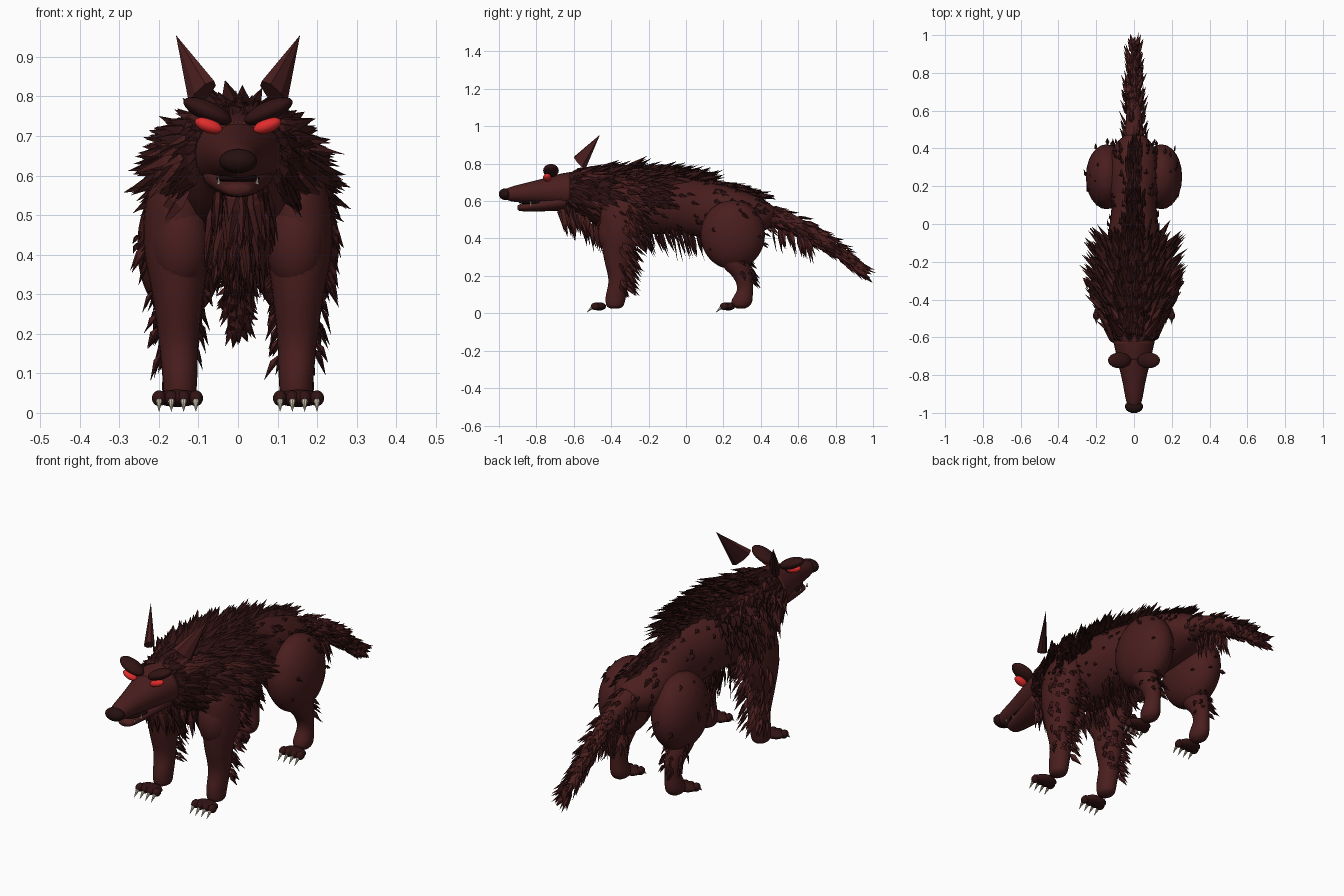
import bpy, bmesh, math, random
from mathutils import Vector, Matrix

random.seed(7)
if "Cube" in bpy.data.objects:
    bpy.data.objects.remove(bpy.data.objects["Cube"])


def material(name, r, g, b):
    m = bpy.data.materials.new(name)
    m.use_nodes = True
    m.diffuse_color = (r, g, b, 1)
    m.node_tree.nodes["Principled BSDF"].inputs["Base Color"].default_value = (r, g, b, 1)
    return m


HIDE = material("brown_hide", .068, .0128, .0128)
DARK = material("dark_fur", .032, .0065, .0065)
NOSE = material("nose_black", .018, .005, .005)
MOUTH = material("mouth_dark", .012, .003, .003)
RED = material("eye_red", .75, .025, .025)
BONE = material("claw_bone", .6, .54, .42)


def finish(bm, name, mat, smooth=True):
    bmesh.ops.recalc_face_normals(bm, faces=bm.faces)
    me = bpy.data.meshes.new(name)
    bm.to_mesh(me)
    bm.free()
    me.materials.append(mat)
    for p in me.polygons:
        p.use_smooth = smooth
    ob = bpy.data.objects.new(name, me)
    bpy.context.collection.objects.link(ob)
    return ob


def sample(rings, t):
    # smooth interpolation of (x, y, z, r1, r2) sections
    i = max(0, min(int(t), len(rings) - 2))
    u = t - i
    a, b, c, d = (rings[max(0, min(k, len(rings) - 1))] for k in (i - 1, i, i + 1, i + 2))
    return [q + .5 * u * (r - p + u * (2*p - 5*q + 4*r - s + u * (3*(q - r) + s - p)))
            for p, q, r, s in zip(a, b, c, d)]


def surface(rings, plane, t, ang):
    x, y, z, r1, r2 = sample(rings, t)
    r1, r2 = max(r1, .002), max(r2, .002)
    c, s = math.cos(ang), math.sin(ang)
    if plane == "y":
        return Vector((x + r1*c, y, z + r2*s)), Vector((c / r1, 0, s / r2)).normalized()
    return Vector((x + r1*c, y + r2*s, z)), Vector((c / r1, s / r2, 0)).normalized()


def loft(name, mat, rings, plane, sides=24, steps=5):
    bm = bmesh.new()
    loops = []
    for k in range((len(rings) - 1) * steps + 1):
        loops.append([bm.verts.new(surface(rings, plane, k / steps, math.tau * j / sides)[0])
                      for j in range(sides)])
    for a, b in zip(loops, loops[1:]):
        for j in range(sides):
            n = (j + 1) % sides
            bm.faces.new((a[j], a[n], b[n], b[j]))
    bm.faces.new(loops[0])
    bm.faces.new(loops[-1])
    return finish(bm, name, mat)


def ball(name, mat, loc, size, rot=(0, 0, 0)):
    bpy.ops.mesh.primitive_uv_sphere_add(segments=20, ring_count=12, location=loc, rotation=rot)
    ob = bpy.context.object
    ob.name, ob.scale = name, size
    ob.data.materials.append(mat)
    bpy.ops.object.shade_smooth()


def spike(name, mat, base, tip, radius, flat=1, face=(1, 0, 0)):
    # cone from base to tip, flattened along the face direction
    base, tip, face = Vector(base), Vector(tip), Vector(face)
    z = (tip - base).normalized()
    y = (face - z * face.dot(z)).normalized()
    bpy.ops.mesh.primitive_cone_add(vertices=8, radius1=radius, depth=(tip - base).length,
                                    location=(base + tip) / 2)
    ob = bpy.context.object
    ob.name, ob.scale = name, (1, flat, 1)
    ob.rotation_euler = Matrix((y.cross(z), y, z)).transposed().to_euler()
    ob.data.materials.append(mat)
    return ob


def tuft(bm, pos, direction, normal, length, width):
    # leaf-shaped lock of hair, flattened against the surface
    d = direction.normalized()
    side = d.cross(normal)
    side = side.normalized() if side.length > .01 else d.orthogonal().normalized()
    up = side.cross(d)
    root = bm.verts.new(pos - normal * .006)
    tip = bm.verts.new(pos + d * length)
    mid = pos + d * length * .35
    ring = [bm.verts.new(mid + o) for o in
            (side * width, up * width * .55, -side * width, -up * width * .55)]
    for k in range(4):
        bm.faces.new((root, ring[k], ring[k - 1]))
        bm.faces.new((tip, ring[k], ring[k - 1]))


def fur(name, mat, rings, plane, count, ts, angles, lift, sweep, length, width):
    # scatter tufts over part of a lofted surface
    bm = bmesh.new()
    for _ in range(count):
        t = random.uniform(*ts)
        lo, hi = angles(t) if callable(angles) else angles
        pos, n = surface(rings, plane, t, random.uniform(lo, hi))
        jitter = Vector([random.uniform(-.13, .13) for _ in range(3)])
        tuft(bm, pos, n * lift + Vector(sweep) + jitter, n,
             random.uniform(*length), width * random.uniform(.75, 1.25))
    return finish(bm, name, mat, False)


PI = math.pi

# Torso and neck
torso = [(0, -.72, .66, .08, .075), (0, -.62, .655, .105, .1), (0, -.48, .62, .14, .145),
         (0, -.30, .59, .165, .165), (0, -.10, .585, .145, .16), (0, .08, .56, .12, .15),
         (0, .26, .535, .13, .135), (0, .40, .525, .11, .09), (0, .47, .52, .05, .05)]
loft("torso", HIDE, torso, "y")


# Mane, crest, back ridge and hanging fur
def mane_angles(t):
    low = -.5 + .42 * max(0, t - 2.2)
    return low, PI - low


fur("neck_mane", DARK, torso, "y", 170, (.8, 2), mane_angles, .42, (0, .75, -.4), (.1, .16), .02)
fur("shoulder_mane", DARK, torso, "y", 300, (1.9, 3.9), mane_angles, .74, (0, .72, -.48),
    (.11, .18), .024)
fur("mane_highlights", HIDE, torso, "y", 70, (1.2, 3.2), mane_angles, .66, (0, .65, -.55),
    (.11, .18), .021)
fur("crest", DARK, torso, "y", 140, (1, 4.2), (PI/2 - .4, PI/2 + .4), .2, (0, .9, -.05),
    (.09, .14), .02)
fur("upper_back_ridge", DARK, torso, "y", 110, (3.6, 5), (PI/2 - .25, PI/2 + .25), .42,
    (0, .8, -.18), (.1, .15), .018)
fur("lower_back_ridge", DARK, torso, "y", 100, (4.9, 6.7), (PI/2 - .18, PI/2 + .18), .3,
    (0, .85, -.38), (.08, .13), .014)
fur("throat_fur", HIDE, torso, "y", 60, (.5, 2.4), (-PI/2 - .55, -PI/2 + .55), .25,
    (0, .2, -.9), (.09, .18), .018)
fur("throat_dark_fur", DARK, torso, "y", 35, (.6, 2.6), (-PI/2 - .8, -PI/2 + .8), .2,
    (0, .3, -.85), (.08, .16), .016)
fur("belly_fur", DARK, torso, "y", 95, (2.4, 5.3), (-PI/2 - .7, -PI/2 + .7), .2,
    (0, .3, -.8), (.07, .16), .011)
fur("flank_tufts", DARK, torso, "y", 120, (3.5, 7.2), (-.9, PI + .9), .22, (0, .8, -.3),
    (.035, .06), .012)

# Tail
tail = [(0, .38, .53, .065, .07), (0, .55, .49, .043, .05), (0, .70, .41, .036, .042),
        (0, .85, .30, .025, .03), (0, .94, .225, .01, .014)]
loft("tail", HIDE, tail, "y", 16)
fur("tail_fur", HIDE, tail, "y", 150, (.4, 3.8), (0, math.tau), .32, (0, .8, -.5),
    (.055, .1), .014)
fur("tail_dark_fur", DARK, tail, "y", 60, (.3, 3.8), (0, math.tau), .32, (0, .8, -.5),
    (.05, .085), .012)
fur("tail_hanging_fur", HIDE, tail, "y", 36, (.5, 1.7), (-PI/2 - .7, -PI/2 + .7), .3,
    (0, .3, -.85), (.09, .16), .012)
spike("tail_tip", HIDE, (0, .91, .245), (0, .995, .17), .015)

# Head: muzzle, jaw, mouth and nose
loft("muzzle", HIDE, [(0, -.975, .637, .025, .022), (0, -.93, .638, .043, .04),
                      (0, -.84, .645, .06, .056), (0, -.74, .652, .083, .074),
                      (0, -.62, .655, .11, .1)], "y")
loft("lower_jaw", HIDE, [(0, -.9, .565, .02, .01), (0, -.88, .566, .04, .02),
                         (0, -.78, .578, .062, .033), (0, -.64, .60, .09, .05)], "y", 20)
ball("mouth", MOUTH, (0, -.79, .592), (.055, .105, .014))
ball("nose", NOSE, (0, -.967, .637), (.048, .034, .031))

for s in (-1, 1):
    side = "left" if s > 0 else "right"

    # Eyes, brows, ears and fangs
    ball(side + "_eye", RED, (s*.074, -.742, .726), (.037, .022, .018), (0, -s*.35, 0))
    ball(side + "_brow", DARK, (s*.077, -.722, .763), (.066, .042, .025), (0, -s*.42, 0))
    ear = spike(side + "_ear", HIDE, (s*.09, -.567, .805), (s*.157, -.46, .955), .054, .45,
                (s, -1, 0))
    ear.data.materials.append(DARK)
    for p in ear.data.polygons:
        p.material_index = int((ear.rotation_euler.to_matrix() @ p.normal).y > .3)
    for y in (-.88, -.83):
        spike(side + "_fang", BONE, (s*.048, y, .578), (s*.05, y, .6), .005)

    # Foreleg with shoulder and feathering
    leg = [(s*.13, -.33, .67, .05, .07), (s*.15, -.34, .55, .08, .115),
           (s*.155, -.35, .42, .083, .105), (s*.152, -.365, .30, .065, .075),
           (s*.15, -.36, .18, .05, .055), (s*.147, -.375, .09, .044, .054),
           (s*.147, -.38, .04, .038, .045), (s*.147, -.38, .025, .015, .02)]
    loft(side + "_foreleg", HIDE, leg, "z")
    ball(side + "_shoulder", HIDE, (s*.146, -.39, .43), (.076, .08, .12))
    fur(side + "_foreleg_feathers", HIDE, leg, "z", 60, (1, 4.3), (0, PI), .32,
        (0, .4, -.75), (.055, .1), .014)
    fur(side + "_foreleg_dark_feathers", DARK, leg, "z", 32, (.8, 4.2), (.1, PI - .1), .32,
        (0, .4, -.75), (.05, .1), .012)

    # Thigh and hind leg
    thigh = [(s*.145, .25, .42 + .185 * math.cos(k * PI / 8), .11 * math.sin(k * PI / 8),
              .172 * math.sin(k * PI / 8)) for k in range(9)]
    loft(side + "_thigh", HIDE, thigh, "z", 24, 3)
    fur(side + "_thigh_tufts", DARK, thigh, "z", 22, (1, 5), (0, math.tau), .2,
        (0, .6, -.5), (.035, .055), .011)
    shin = [(s*.16, .22, .37, .06, .08), (s*.155, .265, .26, .055, .075),
            (s*.15, .305, .19, .043, .052), (s*.15, .315, .13, .036, .042),
            (s*.15, .30, .07, .042, .055), (s*.15, .295, .04, .036, .045),
            (s*.15, .295, .025, .015, .02)]
    loft(side + "_hind_leg", HIDE, shin, "z", 20)
    fur(side + "_hock_fur", DARK, shin, "z", 28, (.5, 2.3), (.2, PI - .2), .4,
        (0, .3, -.7), (.04, .075), .011)

    # Paws with toes and claws
    for part, y in (("fore", -.465), ("hind", .225)):
        ball(f"{side}_{part}_paw", DARK, (s*.153, y, .037), (.058, .038, .022))
        for k in range(4):
            x = s*.153 + (k - 1.5) * .031
            ball(f"{side}_{part}_toe", DARK, (x, y - .02, .037), (.018, .024, .02))
            spike(f"{side}_{part}_claw", BONE, (x, y - .036, .032), (x, y - .068, .002), .009)
